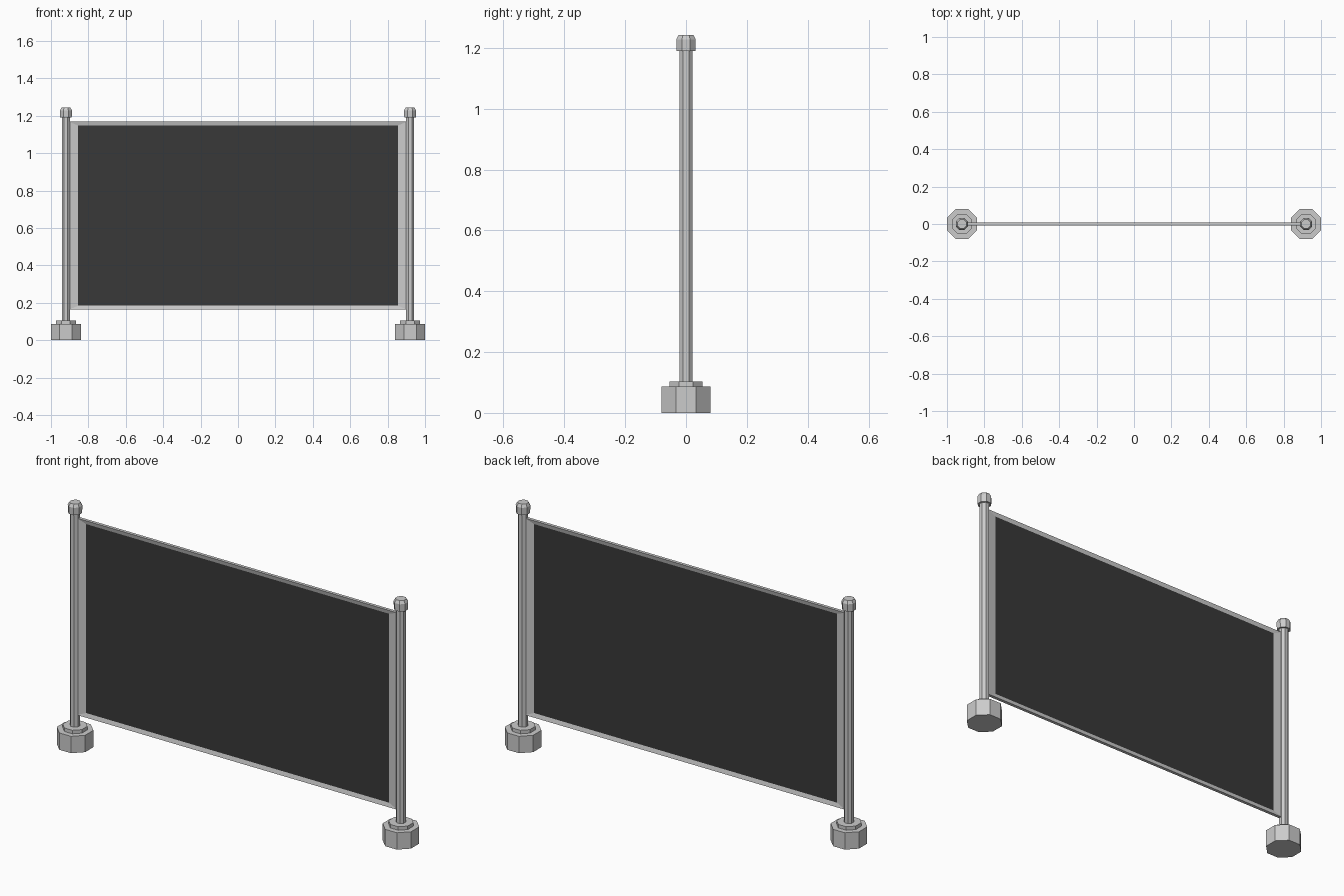
import bpy, bmesh, math

if "Cube" in bpy.data.objects:
    bpy.data.objects.remove(bpy.data.objects["Cube"])


def finish(name, bm, color=None):
    bmesh.ops.recalc_face_normals(bm, faces=bm.faces)
    mesh = bpy.data.meshes.new(name)
    bm.to_mesh(mesh)
    bm.free()
    obj = bpy.data.objects.new(name, mesh)
    bpy.context.collection.objects.link(obj)
    if color:
        mat = bpy.data.materials.new(name + "_color")
        mat.diffuse_color = color
        mat.use_nodes = True
        mat.node_tree.nodes["Principled BSDF"].inputs["Base Color"].default_value = mat.diffuse_color
        mesh.materials.append(mat)
    return obj


def octagon_stack(name, x, profile):
    """Closed eight-sided solid from (apothem, z) rings, flats facing the axes."""
    bm = bmesh.new()
    rings = []
    for apothem, z in profile:
        r = apothem / math.cos(math.pi / 8)
        rings.append([bm.verts.new((x + r * math.cos(a), r * math.sin(a), z))
                      for a in (math.pi / 8 + i * math.pi / 4 for i in range(8))])
    for a, b in zip(rings, rings[1:]):
        for i in range(8):
            j = (i + 1) % 8
            bm.faces.new((a[i], a[j], b[j], b[i]))
    bm.faces.new(rings[0])
    bm.faces.new(rings[-1])
    return finish(name, bm)


def rect(bm, hx, z0, z1, y):
    return [bm.verts.new((x, y, z)) for x, z in
            ((-hx, z0), (hx, z0), (hx, z1), (-hx, z1))]


# Posts with stepped feet and chamfered caps
for side, x in (("left", -0.92), ("right", 0.92)):
    octagon_stack(side + "_foot", x,
                  [(0.08, 0), (0.08, 0.086), (0.054, 0.086), (0.054, 0.104)])
    octagon_stack(side + "_post", x, [(0.022, 0.10), (0.022, 1.20)])
    octagon_stack(side + "_cap", x,
                  [(0.031, 1.19), (0.032, 1.228), (0.024, 1.243)])

# Frame: closed ring whose faces slope inwards to the panel
bm = bmesh.new()
loops = [rect(bm, 0.905, 0.163, 1.168, -0.008),
         rect(bm, 0.855, 0.184, 1.148, -0.003),
         rect(bm, 0.855, 0.184, 1.148, 0.003),
         rect(bm, 0.905, 0.163, 1.168, 0.008)]
for k in range(4):
    a, b = loops[k], loops[(k + 1) % 4]
    for i in range(4):
        j = (i + 1) % 4
        bm.faces.new((a[i], a[j], b[j], b[i]))
finish("frame", bm)

# Dark panel filling the frame
bm = bmesh.new()
bmesh.ops.create_cube(bm, size=1)
for v in bm.verts:
    v.co = (v.co.x * 1.71, v.co.y * 0.006, 0.666 + v.co.z * 0.964)
finish("panel", bm, (0.04, 0.04, 0.04, 1))
